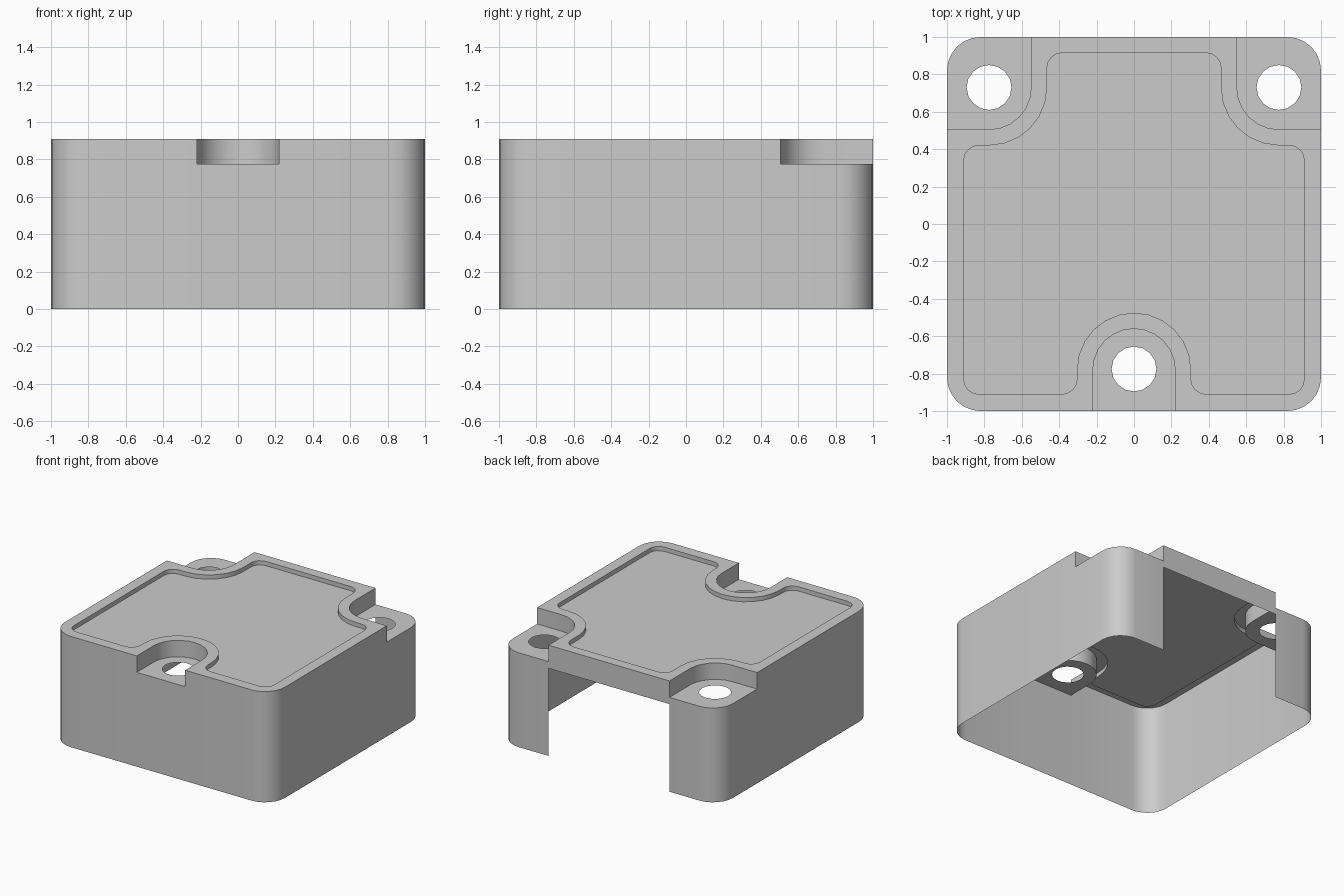
import bpy
import bmesh
from math import cos, sin, radians

cube = bpy.data.objects.get("Cube")
if cube:
    bpy.data.objects.remove(cube, do_unlink=True)

# Heights of the sheet cover
TOP, PLATE, SHELF, LINTEL = 0.91, 0.875, 0.775, 0.72


def arc(cx, cy, r, start, end, steps=6):
    """Points on an arc, angles in degrees."""
    angles = [radians(start + (end - start) * i / steps) for i in range(steps + 1)]
    return [(cx + r * cos(a), cy + r * sin(a)) for a in angles]


def flip(path):
    return [(-x, y) for x, y in path]


def symmetric(half):
    """Close a right-hand half outline with its mirror image."""
    return half + [(-x, y) for x, y in reversed(half) if x > 1e-5]


bm = bmesh.new()


def fill(z, *loops):
    """Flat region bounded by the first loop, with the others as holes."""
    edges = []
    for loop in loops:
        verts = [bm.verts.new((x, y, z)) for x, y in loop]
        edges += [bm.edges.new((v, verts[i - 1])) for i, v in enumerate(verts)]
    bmesh.ops.triangle_fill(bm, edges=edges, use_beauty=True, normal=(0, 0, 1))


def wall(path, low, high):
    """Upright sheet following a path."""
    rows = [[bm.verts.new((x, y, z)) for x, y in path] for z in (low, high)]
    for i in range(len(path) - 1):
        bm.faces.new((rows[0][i], rows[0][i + 1], rows[1][i + 1], rows[1][i]))


# Outline pieces of the right half
front_notch = arc(0, -0.78, 0.22, 90, 0) + [(0.22, -1)]
front_corner = arc(0.82, -0.82, 0.18, -90, 0)
back_corner = arc(0.82, 0.82, 0.18, 0, 90)
back_notch = [(1, 0.505)] + arc(0.775, 0.73, 0.225, 270, 180) + [(0.55, 1)]
recess = symmetric(
    arc(0, -0.78, 0.305, 90, 0)
    + arc(0.385, -0.83, 0.08, 180, 270, 4)
    + arc(0.83, -0.83, 0.08, 270, 360, 4)
    + arc(0.83, 0.34, 0.08, 0, 90, 4)
    + arc(0.775, 0.73, 0.31, 270, 180)
    + arc(0.385, 0.835, 0.08, 0, 90, 4))

# Top rim, recessed plate and the step between them
fill(TOP, symmetric(front_notch + front_corner + back_notch), recess)
fill(PLATE, recess)
wall(recess + recess[:1], PLATE, TOP)

# Front screw shelf
front_pocket = symmetric(front_notch)
fill(SHELF, front_pocket, arc(0, -0.775, 0.12, 0, 337.5, 15))
wall(front_notch, SHELF, TOP)
wall(flip(front_notch), SHELF, TOP)
wall([(-0.22, -1), (0.22, -1)], 0, SHELF)

# Back screw shelves and side walls, mirrored
for side in (list, flip):
    fill(SHELF, side(back_notch + back_corner[::-1]),
         side(arc(0.775, 0.73, 0.12, 0, 337.5, 15)))
    wall(side(back_notch), SHELF, TOP)
    wall(side([(0.22, -1)] + front_corner + [(1, 0.505)]), 0, TOP)
    wall(side([(1, 0.505)] + back_corner + [(0.55, 1)]), 0, SHELF)

# Strip above the back opening
wall([(0.55, 1), (-0.55, 1)], LINTEL, TOP)

# Join the regions into one sheet facing outwards
bmesh.ops.remove_doubles(bm, verts=bm.verts[:], dist=0.0005)
bmesh.ops.recalc_face_normals(bm, faces=bm.faces[:])
plate = max(bm.faces, key=lambda f: f.calc_area() * abs(f.normal.z))
if plate.normal.z < 0:
    bmesh.ops.reverse_faces(bm, faces=bm.faces[:])

mesh = bpy.data.meshes.new("box_cover")
bm.to_mesh(mesh)
bm.free()
cover = bpy.data.objects.new("box_cover", mesh)
bpy.context.collection.objects.link(cover)

# Plain grey material
grey = bpy.data.materials.new("light_grey")
grey.use_nodes = True
colour = (0.6, 0.6, 0.6, 1)
grey.diffuse_color = colour
grey.node_tree.nodes["Principled BSDF"].inputs["Base Color"].default_value = colour
mesh.materials.append(grey)

# Smooth rounded corners, crisp edges
bpy.ops.object.select_all(action="DESELECT")
cover.select_set(True)
bpy.context.view_layer.objects.active = cover
bpy.ops.object.shade_smooth_by_angle(angle=radians(35))
